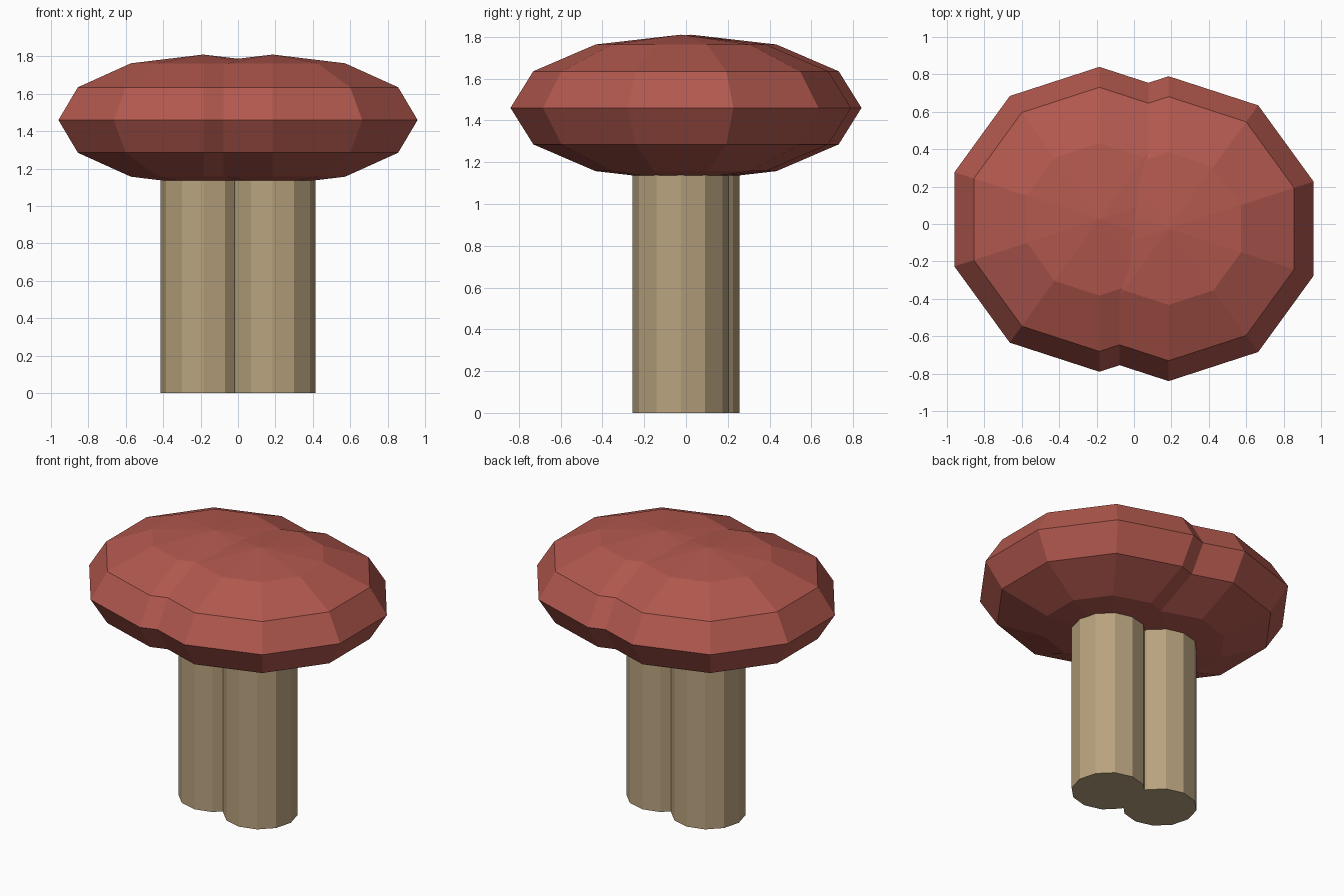
import bpy

if "Cube" in bpy.data.objects:
    bpy.data.objects.remove(bpy.data.objects["Cube"])


def material(name, rgb):
    mat = bpy.data.materials.new(name)
    mat.diffuse_color = (*rgb, 1.0)
    mat.use_nodes = True
    mat.node_tree.nodes["Principled BSDF"].inputs["Base Color"].default_value = mat.diffuse_color
    return mat


def add_part(obj_name, mat):
    obj = bpy.context.object
    obj.name = obj_name
    obj.data.materials.append(mat)
    return obj


CAP_RED = material("cap red", (0.445, 0.098, 0.076))
STEM_TAN = material("stem tan", (0.485, 0.366, 0.209))

CAP_Z, CAP_RADIUS, CAP_HALF_HEIGHT = 1.46, 0.815, 0.35
STEM_RADIUS, STEM_TOP = 0.23, 1.25

# Twin mushrooms, each the half-turn copy of the other
for side, sign in (("left", -1), ("right", 1)):
    x, y = 0.185 * sign, -0.025 * sign

    # Stem: straight twelve-sided column running up into the cap
    bpy.ops.mesh.primitive_cylinder_add(
        vertices=12, radius=STEM_RADIUS, depth=STEM_TOP,
        location=(x, y, STEM_TOP / 2))
    add_part(side + "_stem", STEM_TAN)

    # Cap: flattened faceted ball with a corner pointing along x
    bpy.ops.mesh.primitive_uv_sphere_add(
        segments=10, ring_count=6, radius=1.0, location=(x, y, CAP_Z))
    cap = add_part(side + "_cap", CAP_RED)
    cap.scale = (CAP_RADIUS, CAP_RADIUS, CAP_HALF_HEIGHT)
